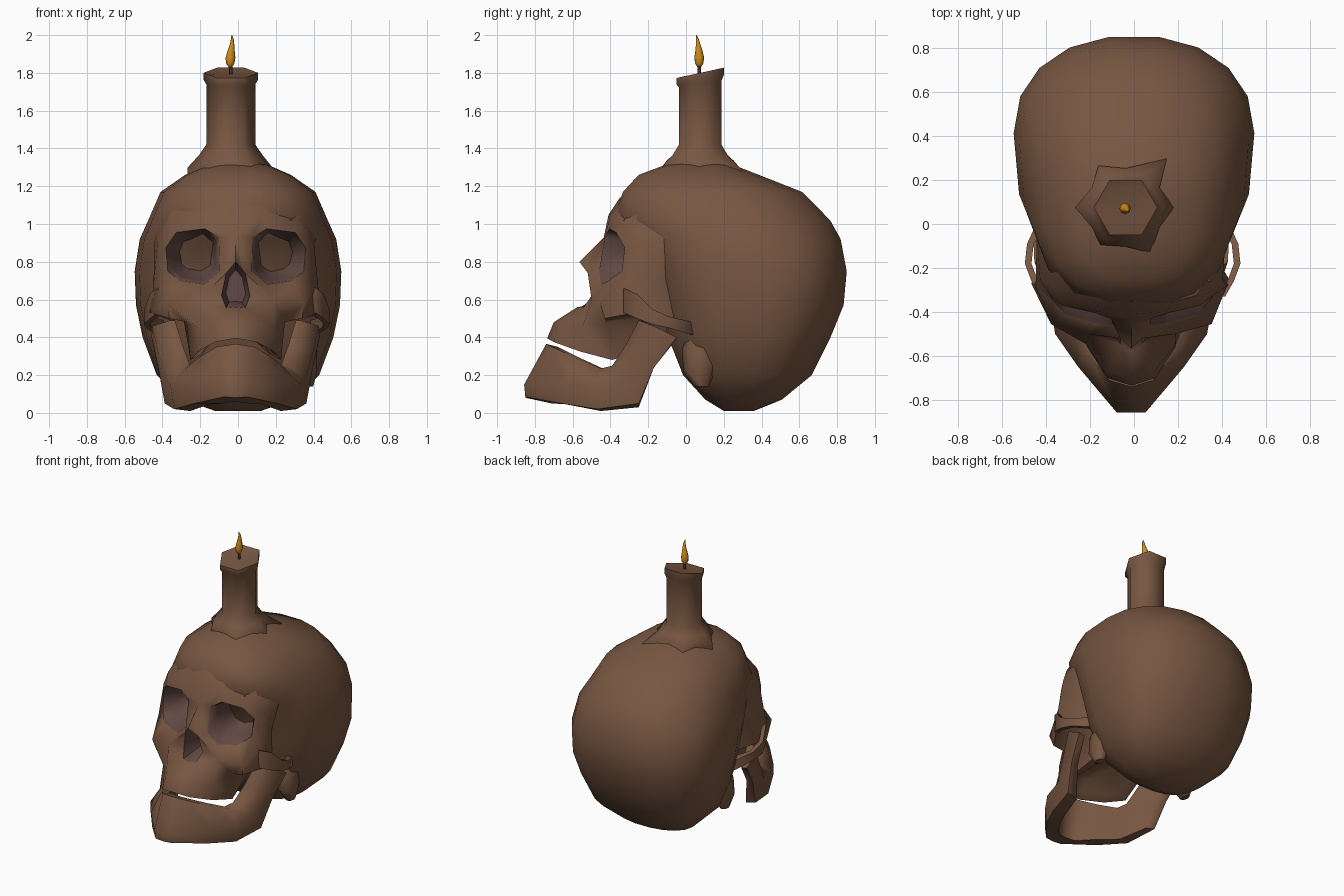
import bpy, bmesh, math
from mathutils import Vector

if "Cube" in bpy.data.objects:
    bpy.data.objects.remove(bpy.data.objects["Cube"])


def material(name, rgb):
    m = bpy.data.materials.new(name)
    m.diffuse_color = (*rgb, 1)
    m.use_nodes = True
    m.node_tree.nodes["Principled BSDF"].inputs["Base Color"].default_value = m.diffuse_color
    return m


BONE = material("brown_bone", (0.185, 0.093, 0.053))
SOCKET = material("dark_socket", (0.12, 0.066, 0.056))
FLAME = material("amber_flame", (0.66, 0.27, 0.01))
WICK = material("dark_wick", (0.05, 0.03, 0.02))


def build(name, polys, mats, mirror=False, shift=0.0, angle=66):
    """Object from a list of (points, material index), optionally mirrored in x."""
    bm = bmesh.new()
    for pts, mi in polys:
        for s in ((1, -1) if mirror else (1,)):
            ring = [bm.verts.new((p[0] * s, p[1], p[2])) for p in pts]
            bm.faces.new(ring if s == 1 else ring[::-1]).material_index = mi
    bmesh.ops.remove_doubles(bm, verts=bm.verts, dist=0.0005)
    bmesh.ops.recalc_face_normals(bm, faces=bm.faces)
    bmesh.ops.translate(bm, verts=bm.verts, vec=(shift, 0, 0))
    me = bpy.data.meshes.new(name)
    bm.to_mesh(me)
    bm.free()
    for m in mats:
        me.materials.append(m)
    ob = bpy.data.objects.new(name, me)
    bpy.context.collection.objects.link(ob)
    bpy.ops.object.select_all(action='DESELECT')
    ob.select_set(True)
    bpy.context.view_layer.objects.active = ob
    bpy.ops.object.shade_smooth_by_angle(angle=math.radians(angle))
    return ob


def strip(a, b, closed=False, mi=0):
    n = len(a)
    return [([a[i], a[(i + 1) % n], b[(i + 1) % n], b[i]], mi)
            for i in range(n if closed else n - 1)]


def loft(sections, first=True, last=True):
    out = []
    for a, b in zip(sections, sections[1:]):
        out += strip(a, b, True)
    if first:
        out.append((sections[0][::-1], 0))
    if last:
        out.append((sections[-1], 0))
    return out


# Cranium: squarish oval rings (z, front y, back y, half width)
def oval(z, yf, yb, w, n=18):
    c = yf + 0.58 * (yb - yf)
    pts = []
    for i in range(n):
        a = 2 * math.pi * i / n
        co, si = math.cos(a), math.sin(a)
        p = 2 / 2.2 if si > 0 else 2 / 2.7
        d = yb - c if si > 0 else c - yf
        pts.append((w * math.copysign(abs(co) ** p, co),
                    c + d * math.copysign(abs(si) ** p, si), z))
    return pts


rings = [(0.01, 0.20, 0.36, 0.12), (0.07, 0.10, 0.51, 0.29), (0.20, -0.02, 0.67, 0.43),
         (0.40, -0.10, 0.77, 0.505), (0.57, -0.14, 0.84, 0.54), (0.75, -0.20, 0.857, 0.547),
         (0.92, -0.28, 0.825, 0.52), (1.02, -0.395, 0.77, 0.475), (1.17, -0.34, 0.62, 0.41),
         (1.26, -0.255, 0.39, 0.28), (1.31, -0.12, 0.26, 0.165), (1.33, 0.0, 0.15, 0.07)]
build("cranium", loft([oval(*r) for r in rings]), [BONE])

# Face: eye rim, surrounding ring, nose opening, cheek and upper jaw (half, mirrored)
R = [(.09, -.43, .93), (.165, -.405, .975), (.315, -.37, .955), (.37, -.325, .875),
     (.36, -.34, .75), (.30, -.41, .70), (.165, -.45, .68), (.085, -.46, .75)]
O = [(0, -.435, .93), (.14, -.40, 1.05), (.345, -.30, 1.02), (.415, -.25, .90),
     (.435, -.28, .68), (.365, -.455, .58), (.20, -.50, .60), (.05, -.52, .74)]
N = [(0, -.565, .80), O[7], (.075, -.50, .62), (.05, -.545, .555), (0, -.575, .56)]
forehead = (0, -.41, 1.05)
cheek = [(.455, -.27, .53), (.35, -.43, .50)]
polys = strip(R, O, True)
polys += [([O[0], O[1], forehead], 0), ([O[0], O[7], N[0]], 0),
          ([O[7], O[6], N[2]], 0), ([N[2], O[6], N[3]], 0)]

# Eye sockets and nose hollow narrow inwards
mid = sum((Vector(p) for p in R), Vector()) / len(R)
rim, floor = R, None
for k, depth in ((0.85, -.30), (0.5, -.17)):
    floor = [(mid.x + (p[0] - mid.x) * k - 0.02 * (1 - k), depth,
              mid.z + (p[2] - mid.z) * k) for p in R]
    polys += strip(rim, floor, True, 1)
    rim = floor
polys.append((floor, 1))
hollow = [(p[0] * .7, -.34, .66 + (p[2] - .66) * .7) for p in N]
polys += strip(N, hollow, mi=1) + [(hollow, 1)]

# Brow and temple run back into the cranium, down to the cheek
polys += strip([forehead] + O[1:5] + cheek[:1],
               [(0, -.35, 1.14), (.14, -.325, 1.135), (.335, -.19, 1.10),
                (.43, -.05, .94), (.35, -.09, .68), (.32, -.04, .48)])

# Upper jaw rows down to the tooth edge, then the palate and rear wall
jaw = [[N[4], N[3], O[6], O[5]],
       [(0, -.70, .48), (.10, -.675, .475), (.20, -.55, .45), (.26, -.42, .48)],
       [(0, -.735, .395), (.11, -.70, .375), (.20, -.56, .325), (.24, -.39, .28)],
       [(0, -.68, .41), (.08, -.64, .40), (.15, -.53, .36), (.18, -.37, .31)],
       [(0, -.60, .46), (.05, -.58, .46), (.09, -.50, .45), (.10, -.34, .43)]]
for a, b in zip(jaw, jaw[1:]):
    polys += strip(a, b)
back = [(.28, -.10, .52), (.19, -.10, .38), (.12, -.10, .38), (.06, -.1, .42)]
polys += strip([r[3] for r in jaw[1:]], back)
polys += [([jaw[4][0], jaw[4][1], jaw[4][2], jaw[4][3], back[3], (0, -.1, .42)], 0)]
polys += strip(O[4:6], cheek)
polys += [([O[5], cheek[1], jaw[1][3]], 0), ([cheek[0], cheek[1], jaw[1][3], back[0]], 0)]
build("face", polys, [BONE, SOCKET], True, -0.012)


# Cheek arches: thin bars from cheek to cranium
def bar(x, y, lo, hi, t=0.03):
    return [(x, y, lo), (x, y, hi), (x - t, y, hi), (x - t, y, lo)]


build("cheek_arch", loft([bar(.42, -.33, .53, .66, .05), bar(.46, -.26, .50, .63),
                          bar(.49, -.18, .47, .55), bar(.48, -.09, .45, .51),
                          bar(.42, .04, .41, .48, .06)]), [BONE], True, -0.006)


# Bony knobs under the cranium, behind the jaw
def knob(x, r, y, z):
    return [(x + r * .7 * math.cos(i * math.pi / 4), y + r * math.sin(i * math.pi / 4), z)
            for i in range(8)]


build("mastoid", loft([knob(.32, .07, .10, .48), knob(.34, .11, .09, .34),
                       knob(.36, .085, .07, .22), knob(.37, .04, .08, .14)]),
      [BONE], True)

# Lower jaw: five-point sections from chin to hinge
# order: outer top, outer middle, outer bottom, inner bottom, inner top
S = [[(0, -.74, .365), (0, -.857, .15), (0, -.85, .08), (0, -.73, .06), (0, -.68, .35)],
     [(.10, -.71, .35), (.065, -.857, .15), (.06, -.85, .085), (.07, -.71, .05), (.08, -.66, .34)],
     [(.20, -.58, .29), (.24, -.65, .15), (.22, -.66, .05), (.14, -.62, .045), (.15, -.56, .29)],
     [(.265, -.45, .235), (.345, -.50, .15), (.325, -.47, .02), (.24, -.45, .01), (.21, -.44, .235)],
     [(.275, -.39, .25), (.37, -.36, .18), (.375, -.25, .05), (.30, -.25, .03), (.24, -.38, .25)],
     [(.315, -.32, .36), (.41, -.26, .32), (.41, -.17, .24), (.35, -.18, .24), (.28, -.31, .36)],
     [(.345, -.25, .49), (.44, -.17, .46), (.445, -.05, .40), (.40, -.05, .39), (.32, -.24, .49)]]
build("lower_jaw", loft(S, first=False), [BONE], True, -0.013)

# Candle: hexagonal column with a tilted lip and a melted, pointed skirt
CX, CY = -0.038, 0.075
TIPS = [(0, .22), (50, .29), (123, .227), (180, .23), (236, .205), (299, .237)]


def hexagon(r, z, tilt=0.0):
    pts = []
    for i in range(12):
        a = math.pi * i / 6
        q = r if i % 2 == 0 else r * math.cos(math.pi / 6)
        y = q * math.sin(a)
        pts.append((CX + q * math.cos(a), CY + y, z + tilt * y))
    return pts


def skirt(z_tip, z_mid):
    pts = []
    for i in range(12):
        deg, q = TIPS[i // 2] if i % 2 == 0 else (30 * i, .178)
        a = math.radians(deg)
        pts.append((CX + q * math.cos(a), CY + q * math.sin(a),
                    z_tip - (q - .2) * .25 if i % 2 == 0 else z_mid))
    return pts


build("candle", loft([skirt(1.24, 1.27), skirt(1.305, 1.335), hexagon(.168, 1.365),
                      hexagon(.13, 1.42), hexagon(.13, 1.74, .15), hexagon(.145, 1.765, .2),
                      hexagon(.145, 1.80, .22), hexagon(.10, 1.795, .15)]), [BONE])


# Wick and flame: small round lofts
def circle(r, z, x, y, n=8):
    return [(x + r * math.cos(2 * math.pi * i / n), y + r * math.sin(2 * math.pi * i / n), z)
            for i in range(n)]


build("wick", loft([circle(.009, 1.78, CX, .07), circle(.009, 1.845, CX, .07)]), [WICK])
build("flame", loft([circle(.006, 1.825, CX - .002, .07), circle(.022, 1.85, CX - .003, .07),
                     circle(.026, 1.88, CX - .002, .07), circle(.018, 1.92, CX + .002, .068),
                     circle(.011, 1.955, CX + .007, .064), circle(.007, 1.98, CX + .008, .06),
                     circle(.002, 2.0, CX + .005, .055)]), [FLAME])
